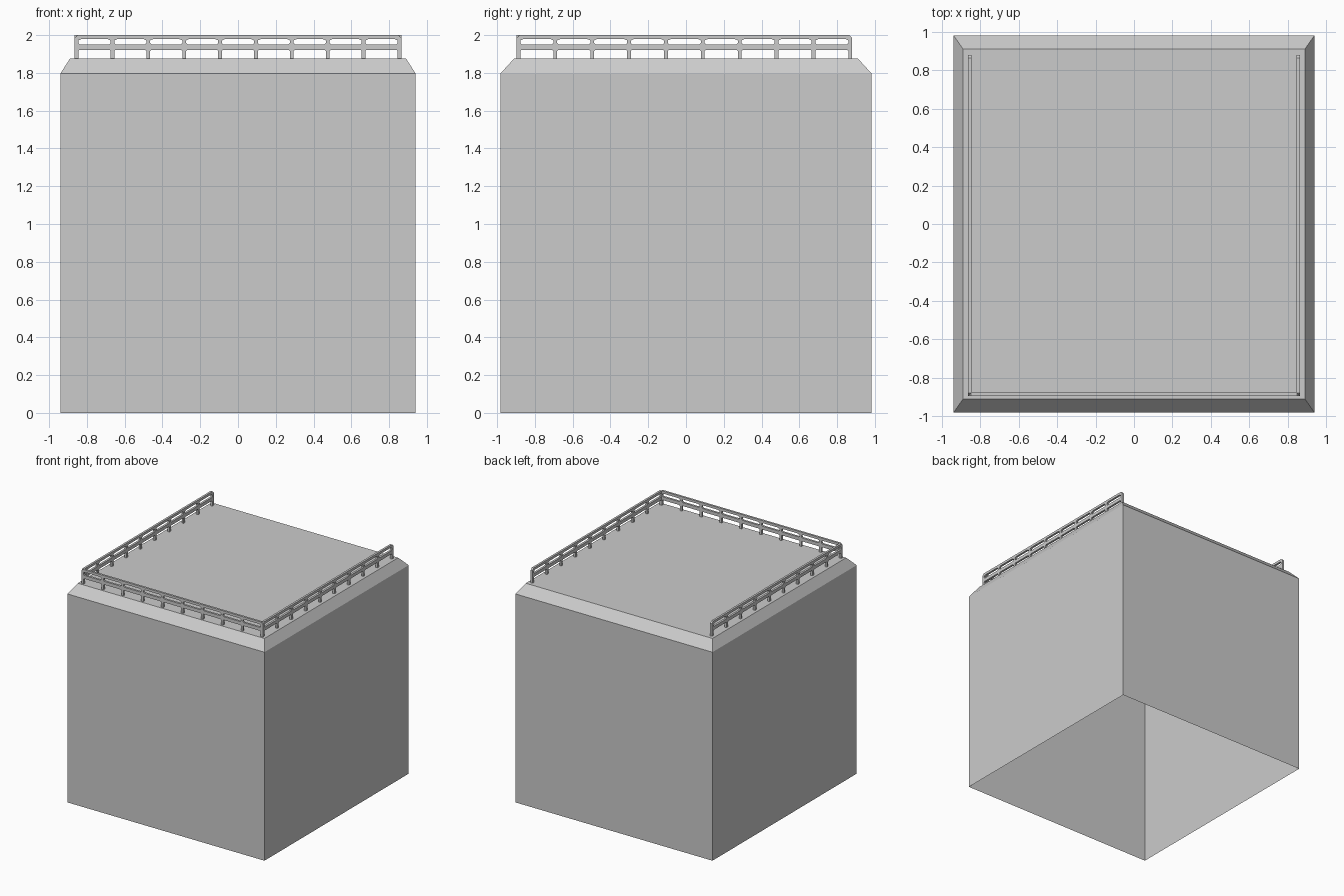
import bpy, bmesh
from mathutils import Matrix

if "Cube" in bpy.data.objects:
    bpy.data.objects.remove(bpy.data.objects["Cube"])

# Tower body: open underneath, sloped shoulder, flat roof
bm = bmesh.new()
loops = []
for x, y, z in [(0.94, 0.982, 0), (0.94, 0.982, 1.797), (0.89, 0.911, 1.875)]:
    loops.append([bm.verts.new((sx * x, sy * y, z))
                  for sx, sy in [(-1, -1), (1, -1), (1, 1), (-1, 1)]])
for low, high in zip(loops, loops[1:]):
    for i in range(4):
        j = (i + 1) % 4
        bm.faces.new((low[i], low[j], high[j], high[i]))
bm.faces.new(loops[-1])
mesh = bpy.data.meshes.new("body")
bm.to_mesh(mesh)
bm.free()
bpy.context.collection.objects.link(bpy.data.objects.new("body", mesh))

BOTTOM, TOP, POST, THICK, BAYS = 1.873, 2.0, 0.02, 0.018, 9


def railing(name, length, matrix):
    """Flat railing panel: outline with notches below, chamfered windows above."""
    pitch = (length - POST) / BAYS
    c = 0.016
    outline = [(0, BOTTOM), (0, TOP - c), (c, TOP),
               (length - c, TOP), (length, TOP - c), (length, BOTTOM)]
    windows = []
    for i in reversed(range(BAYS)):
        a, b = i * pitch + POST, (i + 1) * pitch
        n = 0.006
        outline += [(b, BOTTOM), (b, 1.922 - n), (b - n, 1.922),
                    (a + n, 1.922), (a, 1.922 - n), (a, BOTTOM)]
        lo, hi, k, m = 1.951, 1.979, 0.016, 0.007
        windows.append([(a, lo + m), (a + m, lo), (b - m, lo), (b, lo + m),
                        (b, hi - m), (b - k, hi), (a + k, hi), (a, hi - m)])
    curve = bpy.data.curves.new(name + "_profile", 'CURVE')
    curve.dimensions = '2D'
    curve.fill_mode = 'BOTH'
    curve.extrude = THICK / 2
    for pts in [outline] + windows:
        s = curve.splines.new('POLY')
        s.points.add(len(pts) - 1)
        for p, (u, v) in zip(s.points, pts):
            p.co = (u - length / 2, v, 0, 1)
        s.use_cyclic_u = True
    tmp = bpy.data.objects.new(name + "_profile", curve)
    me = bpy.data.meshes.new_from_object(tmp)
    bpy.data.objects.remove(tmp)
    # stand the panel upright, then place it
    me.transform(matrix @ Matrix.Rotation(1.5707963, 4, 'X'))
    for p in me.polygons:
        p.use_smooth = False
    me.name = name
    bpy.context.collection.objects.link(bpy.data.objects.new(name, me))


# Railings on the front and both sides, back left open
railing("front_railing", 1.73, Matrix.Translation((0, -0.888, 0)))
for side, sx in (("left", -1), ("right", 1)):
    railing(side + "_railing", 1.777,
            Matrix.Translation((sx * (0.865 - THICK / 2), -0.0085, 0))
            @ Matrix.Rotation(1.5707963, 4, 'Z'))
